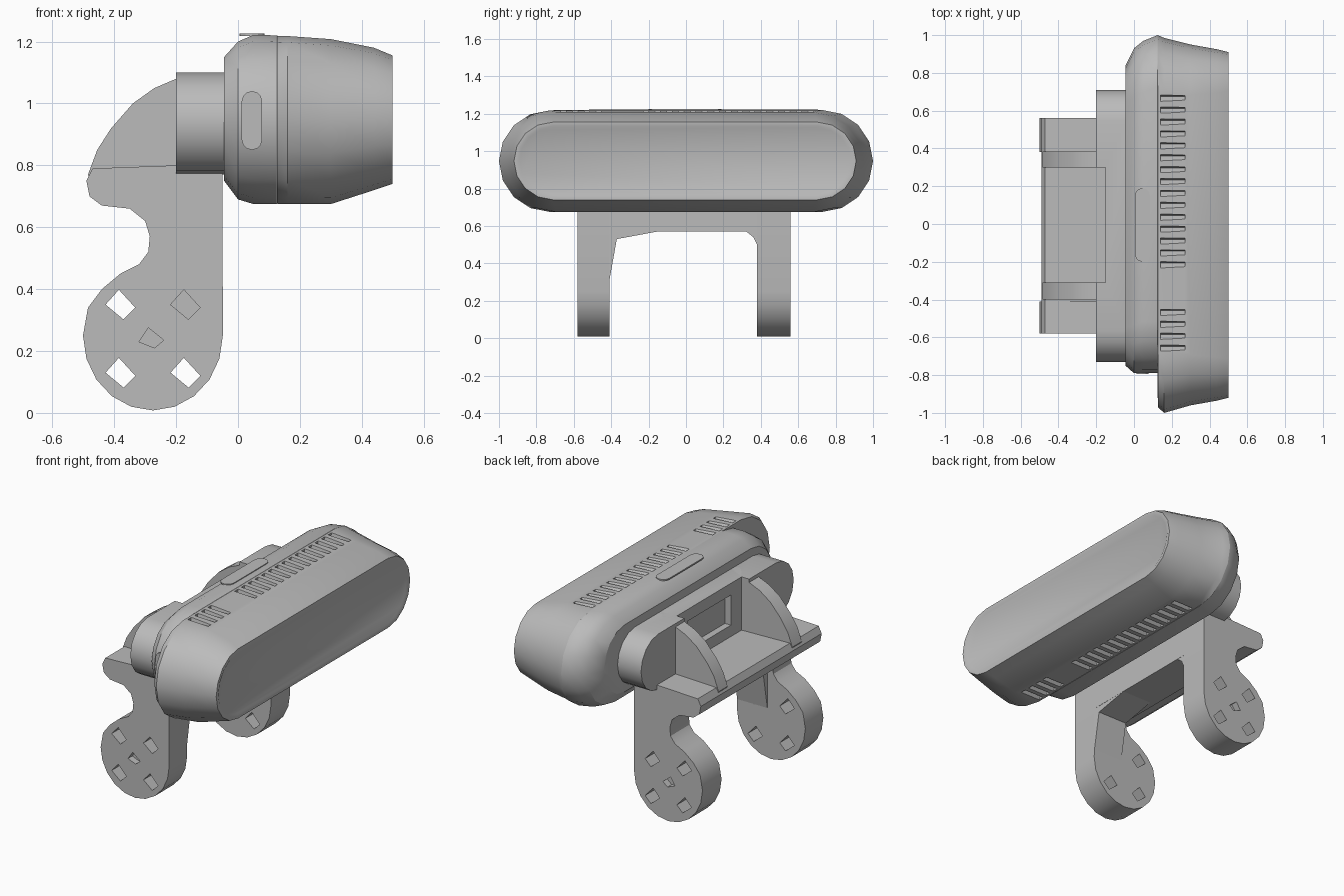
import bpy, bmesh, math
from mathutils import Vector

if "Cube" in bpy.data.objects:
    bpy.data.objects.remove(bpy.data.objects["Cube"], do_unlink=True)

grey = bpy.data.materials.new("mid grey")
grey.use_nodes = True
grey.diffuse_color = (0.5, 0.5, 0.5, 1)
grey.node_tree.nodes["Principled BSDF"].inputs["Base Color"].default_value = (0.5, 0.5, 0.5, 1)


def finish(name, bm):
    bmesh.ops.recalc_face_normals(bm, faces=bm.faces)
    me = bpy.data.meshes.new(name)
    bm.to_mesh(me)
    bm.free()
    me.materials.append(grey)
    ob = bpy.data.objects.new(name, me)
    bpy.context.collection.objects.link(ob)
    return ob


def add_prism(bm, pts, place, lo, hi):
    """Extrude a 2D outline between lo and hi; place maps (u, v, t) to xyz."""
    a, b = [[bm.verts.new(place(u, v, t)) for u, v in pts] for t in (lo, hi)]
    bm.faces.new(a)
    bm.faces.new(b)
    n = len(pts)
    for i in range(n):
        j = (i + 1) % n
        bm.faces.new((a[i], a[j], b[j], b[i]))


def along_y(u, v, t):
    return (u, t, v)


def along_x(u, v, t):
    return (t, u, v)


def along_z(u, v, t):
    return (u, v, t)


def prism(name, pts, place, lo, hi):
    bm = bmesh.new()
    add_prism(bm, pts, place, lo, hi)
    return finish(name, bm)


def rect(u0, u1, v0, v1):
    return [(u0, v0), (u1, v0), (u1, v1), (u0, v1)]


def pill(y0, y1, z0, z1, seg=8):
    """Stadium outline in y and z."""
    r, zc = (z1 - z0) / 2, (z0 + z1) / 2
    pts = []
    for yc, start in ((y1 - r, -90), (y0 + r, 90)):
        for i in range(seg + 1):
            a = math.radians(start + 180 * i / seg)
            pts.append((yc + r * math.cos(a), zc + r * math.sin(a)))
    return pts


def loft(name, rings):
    """Skin a row of pill outlines given as (x, y0, y1, z0, z1)."""
    bm = bmesh.new()
    loops = [[bm.verts.new((x, y, z)) for y, z in pill(*box)] for x, *box in rings]
    for a, b in zip(loops, loops[1:]):
        for i in range(len(a)):
            j = (i + 1) % len(a)
            bm.faces.new((a[i], a[j], b[j], b[i]))
    bm.faces.new(loops[0])
    bm.faces.new(loops[-1])
    return finish(name, bm)


def cut(ob, bm):
    cutter = finish("cutter", bm)
    cutter.hide_render = True
    mod = ob.modifiers.new("cut", 'BOOLEAN')
    mod.operation, mod.solver, mod.object = 'DIFFERENCE', 'EXACT', cutter
    bpy.context.view_layer.objects.active = ob
    bpy.ops.object.modifier_apply(modifier=mod.name)
    bpy.data.objects.remove(cutter, do_unlink=True)


parts = []

# Lamp housing: rear cap stepping out to a tapered lens with a recessed face
housing = loft("lamp_housing", [
    (-0.045, -0.75, 0.84, 0.75, 1.15),
    (0.0, -0.79, 0.93, 0.69, 1.2),
    (0.05, -0.79, 0.97, 0.675, 1.222),
    (0.125, -0.79, 1.0, 0.675, 1.22),
    (0.126, -0.97, 1.0, 0.676, 1.219),
    (0.16, -1.0, 0.985, 0.675, 1.218),
    (0.3, -0.96, 0.95, 0.675, 1.208),
    (0.44, -0.935, 0.925, 0.72, 1.18),
    (0.5, -0.92, 0.91, 0.74, 1.155),
    (0.5, -0.9, 0.89, 0.76, 1.135),
    (0.495, -0.89, 0.88, 0.77, 1.125)])
parts.append(housing)

# Rows of V grooves across the top and bottom of the housing
bm = bmesh.new()
for i in range(22):
    y = -0.66 + i * 0.063
    if -0.42 < y < -0.24:
        continue
    for surface, inward in ((1.23, -0.045), (0.665, 0.045)):
        add_prism(bm, [(y - 0.022, surface), (y + 0.022, surface), (y + 0.012, surface + inward)],
                  along_x, 0.14, 0.27)
cut(housing, bm)


# Thin oval plates on the top and the end of the cap
def oval(u, v, ru, rv):
    return [(u + ru * math.cos(a) * s, v + (rv - ru) * side + ru * math.sin(a) * side)
            for side, s in ((1, 1), (-1, -1))
            for a in (math.pi * k / 6 for k in range(7))]


parts.append(prism("top_button", oval(0.045, -0.005, 0.04, 0.195), along_z, 1.218, 1.226))
parts.append(prism("end_button", oval(0.045, 0.945, 0.033, 0.095), along_y, -0.795, -0.786))

# Mounting pad behind the housing, opened in the middle
pad = loft("mounting_pad", [(-0.2, -0.73, 0.71, 0.77, 1.1), (-0.04, -0.73, 0.71, 0.77, 1.1)])
bm = bmesh.new()
add_prism(bm, rect(-0.31, 0.3, 0.78, 1.2), along_x, -0.3, -0.15)
cut(pad, bm)
bm = bmesh.new()
add_prism(bm, rect(-0.21, 0.2, 0.85, 1.03), along_x, -0.3, -0.11)
cut(pad, bm)
parts.append(pad)

# Shared side outlines of the bracket
lip = [(-0.47, 0.79), (-0.49, 0.75), (-0.48, 0.7), (-0.44, 0.67), (-0.35, 0.66),
       (-0.3, 0.62), (-0.285, 0.57)]
foot = [(-0.29, 0.52), (-0.32, 0.48), (-0.38, 0.45), (-0.44, 0.4), (-0.485, 0.34)]
for k in range(11):
    a = math.radians(180 + 18 * k)
    foot.append((-0.275 + 0.226 * math.cos(a), 0.25 + 0.242 * math.sin(a)))
arc = [(-0.05, 1.1), (-0.15, 1.1), (-0.2, 1.08), (-0.27, 1.05), (-0.34, 1.0),
       (-0.41, 0.92), (-0.455, 0.85)]

# Cross bar with the tray lip
parts.append(prism("cross_bar", [(-0.05, 0.78)] + lip + [(-0.05, 0.57)], along_y, -0.42, 0.39))

# Legs with round feet, pierced by diamond holes
for name, y0, y1, outer in (("left_leg", 0.38, 0.56, 0.56), ("right_leg", -0.58, -0.41, -0.58)):
    leg = prism(name, [(-0.05, 0.8), (-0.2, 0.8)] + lip + foot, along_y, y0, y1)
    bm = bmesh.new()
    for x in (-0.38, -0.17):
        for z in (0.35, 0.13):
            r = 0.048
            add_prism(bm, [(x - r, z), (x + 0.01, z - r), (x + r, z - 0.01), (x - 0.005, z + r)],
                      along_y, y0 - 0.1, y1 + 0.1)
    r = 0.04
    add_prism(bm, [(-0.28 - r, 0.23), (-0.27, 0.21), (-0.28 + r, 0.235), (-0.29, 0.275)],
              along_y, outer - 0.04, outer + 0.04)
    cut(leg, bm)
    parts.append(leg)

# Curved cheeks either side of the tray
for name, y0, y1 in (("left_cheek", 0.3, 0.385), ("right_cheek", -0.4, -0.31)):
    parts.append(prism(name, arc + [(-0.485, 0.77), (-0.47, 0.72), (-0.05, 0.72)], along_y, y0, y1))

# Gussets in the inner corners below the cross bar
for name, pts in (("left_gusset", [(0.39, 0.58), (0.31, 0.58), (0.36, 0.54), (0.39, 0.48)]),
                  ("right_gusset", [(-0.42, 0.58), (-0.1, 0.58), (-0.37, 0.53), (-0.42, 0.25)])):
    parts.append(prism(name, pts, along_x, -0.25, -0.051))

# Smooth the curves and keep the edges sharp
bpy.ops.object.select_all(action='DESELECT')
for ob in parts:
    ob.select_set(True)
bpy.context.view_layer.objects.active = parts[0]
bpy.ops.object.shade_smooth_by_angle(angle=math.radians(28))
